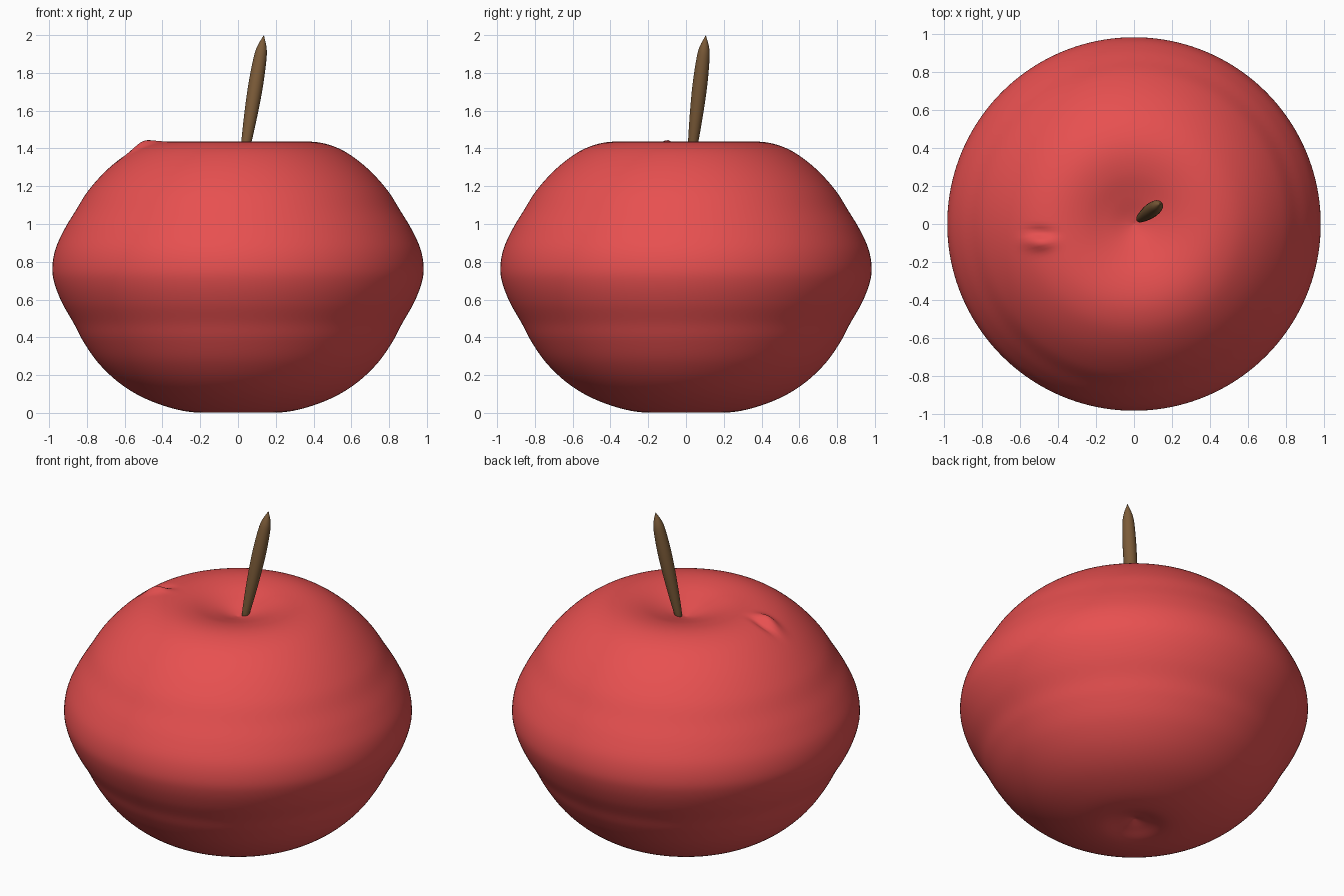
import bpy, bmesh, math
from mathutils import Vector

if "Cube" in bpy.data.objects:
    bpy.data.objects.remove(bpy.data.objects["Cube"])


def material(name, rgb):
    m = bpy.data.materials.new(name)
    m.diffuse_color = (*rgb, 1)
    m.use_nodes = True
    m.node_tree.nodes["Principled BSDF"].inputs["Base Color"].default_value = m.diffuse_color
    return m


def smooth_path(pts, steps):
    # Catmull-Rom through (radius, height) points
    p = [Vector(q) for q in pts]
    p = [2 * p[0] - p[1]] + p + [2 * p[-1] - p[-2]]
    out = []
    for i in range(1, len(p) - 2):
        a, b, c, d = p[i - 1:i + 3]
        for k in range(steps):
            t = k / steps
            out.append(0.5 * (2 * b + (c - a) * t + (2 * a - 5 * b + 4 * c - d) * t * t
                              + (3 * b - a - 3 * c + d) * t ** 3))
    return out + [p[-2]]


def lathe(name, pts, steps, segs, mat):
    # first and last profile points lie on the axis
    prof = smooth_path(pts, steps)
    bm = bmesh.new()
    bottom = bm.verts.new((0, 0, prof[0].y))
    top = bm.verts.new((0, 0, prof[-1].y))
    rings = [[bm.verts.new((q.x * math.cos(2 * math.pi * j / segs),
                            q.x * math.sin(2 * math.pi * j / segs), q.y))
              for j in range(segs)] for q in prof[1:-1]]
    for j in range(segs):
        n = (j + 1) % segs
        bm.faces.new((bottom, rings[0][n], rings[0][j]))
        bm.faces.new((top, rings[-1][j], rings[-1][n]))
        for a, b in zip(rings, rings[1:]):
            bm.faces.new((a[j], a[n], b[n], b[j]))
    for f in bm.faces:
        f.smooth = True
    me = bpy.data.meshes.new(name)
    bm.to_mesh(me)
    bm.free()
    me.materials.append(mat)
    ob = bpy.data.objects.new(name, me)
    bpy.context.collection.objects.link(ob)
    return ob


# Fruit body with top and bottom dimples
body = lathe("fruit_body", [
    (0, 0.05), (0.09, 0.025), (0.2, 0.002), (0.34, 0.022), (0.5, 0.08), (0.63, 0.16),
    (0.74, 0.265), (0.82, 0.38), (0.87, 0.475), (0.93, 0.58), (0.97, 0.68), (0.983, 0.765),
    (0.967, 0.865), (0.92, 0.97), (0.86, 1.07), (0.79, 1.18), (0.69, 1.29),
    (0.58, 1.375), (0.48, 1.42), (0.38, 1.436), (0.27, 1.425), (0.15, 1.39),
    (0.06, 1.36), (0, 1.345)], 6, 160, material("red_skin", (0.8, 0.08, 0.08)))

# Small pinched ridge and dent on the shoulder
for v in body.data.vertices:
    x, y, z = v.co
    if z > 1.1:
        gx = math.exp(-((x + 0.5) / 0.07) ** 2)
        ridge = 0.03 * math.exp(-((y + 0.1) / 0.035) ** 2)
        dent = 0.02 * math.exp(-((y + 0.045) / 0.025) ** 2)
        v.co.z += gx * (ridge - dent)

# Leaning spindle-shaped stem
base, tip = Vector((0.028, 0.026, 1.335)), Vector((0.137, 0.105, 2.0))
axis = tip - base
L = axis.length
stem = lathe("stem", [
    (0, 0), (0.018, 0.02 * L), (0.027, 0.15 * L), (0.036, 0.4 * L), (0.039, 0.62 * L),
    (0.034, 0.82 * L), (0.024, 0.91 * L), (0, L)], 5, 32,
    material("brown_stem", (0.2, 0.105, 0.04)))
stem.location = base
stem.rotation_euler = axis.to_track_quat('Z', 'Y').to_euler()
